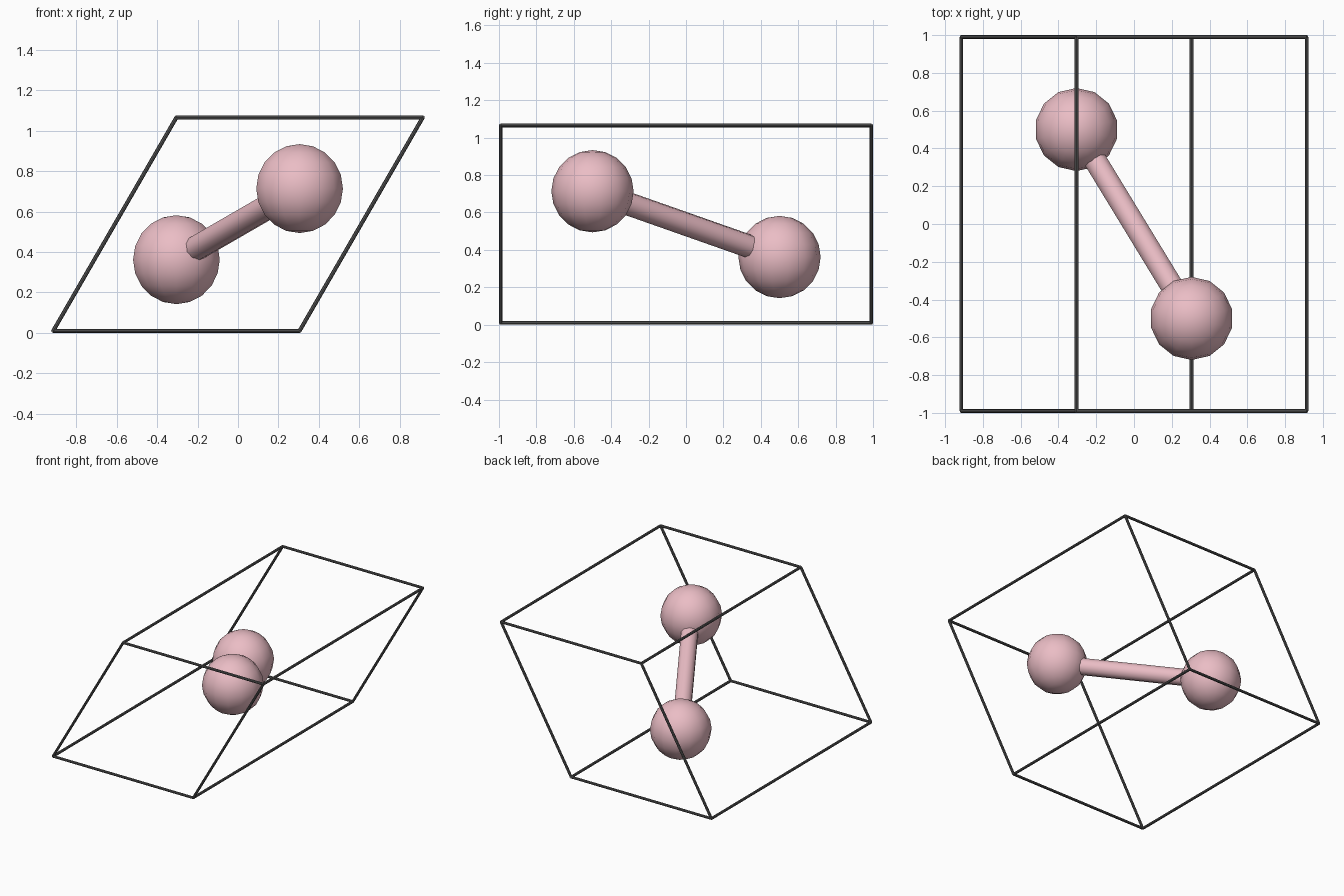
import bpy, math
from mathutils import Vector

if "Cube" in bpy.data.objects:
    bpy.data.objects.remove(bpy.data.objects["Cube"])


def material(name, color):
    m = bpy.data.materials.new(name)
    m.diffuse_color = (*color, 1)
    m.use_nodes = True
    m.node_tree.nodes["Principled BSDF"].inputs["Base Color"].default_value = m.diffuse_color
    return m


pink = material("pink", (0.83, 0.51, 0.56))
dark = material("dark_grey", (0.10, 0.10, 0.10))


def finish(name, mat):
    ob = bpy.context.object
    ob.name = name
    ob.data.materials.append(mat)
    bpy.ops.object.shade_smooth_by_angle(angle=math.radians(40))
    return ob


def rod(name, a, b, radius, sides, mat):
    d = b - a
    bpy.ops.mesh.primitive_cylinder_add(vertices=sides, radius=radius, depth=d.length,
                                        location=(a + b) / 2)
    bpy.context.object.rotation_euler = d.to_track_quat('Z', 'Y').to_euler()
    return finish(name, mat)


# Hexagonal cell: 60 degree rhombus in xz, stretched along y
BAR = 0.01
SIDE = 1.219
u = Vector((SIDE, 0, 0))
v = Vector((SIDE / 2, 0, SIDE * math.sin(math.pi / 3)))
w = Vector((0, 2 - 2 * BAR, 0))
origin = Vector((-0.75 * SIDE, -1 + BAR, BAR))


def cell(i, j, k):
    return origin + u * i + v * j + w * k


# Twelve cell edges
for p in (0, 1):
    for q in (0, 1):
        rod(f"edge_across_{p}{q}", cell(0, p, q), cell(1, p, q), BAR, 8, dark)
        rod(f"edge_slanted_{p}{q}", cell(p, 0, q), cell(p, 1, q), BAR, 8, dark)
        rod(f"edge_deep_{p}{q}", cell(p, q, 0), cell(p, q, 1), BAR, 8, dark)

# Two atoms at the close-packed sites
lower = cell(1 / 3, 1 / 3, 0.75) + Vector((0, 0.005, 0))
upper = cell(2 / 3, 2 / 3, 0.25) - Vector((0, 0.005, 0))
for name, c in (("lower_atom", lower), ("upper_atom", upper)):
    bpy.ops.mesh.primitive_uv_sphere_add(segments=14, ring_count=10, radius=0.22, location=c)
    finish(name, pink)

# Bond joining the atoms
rod("bond", lower, upper, 0.063, 10, pink)
